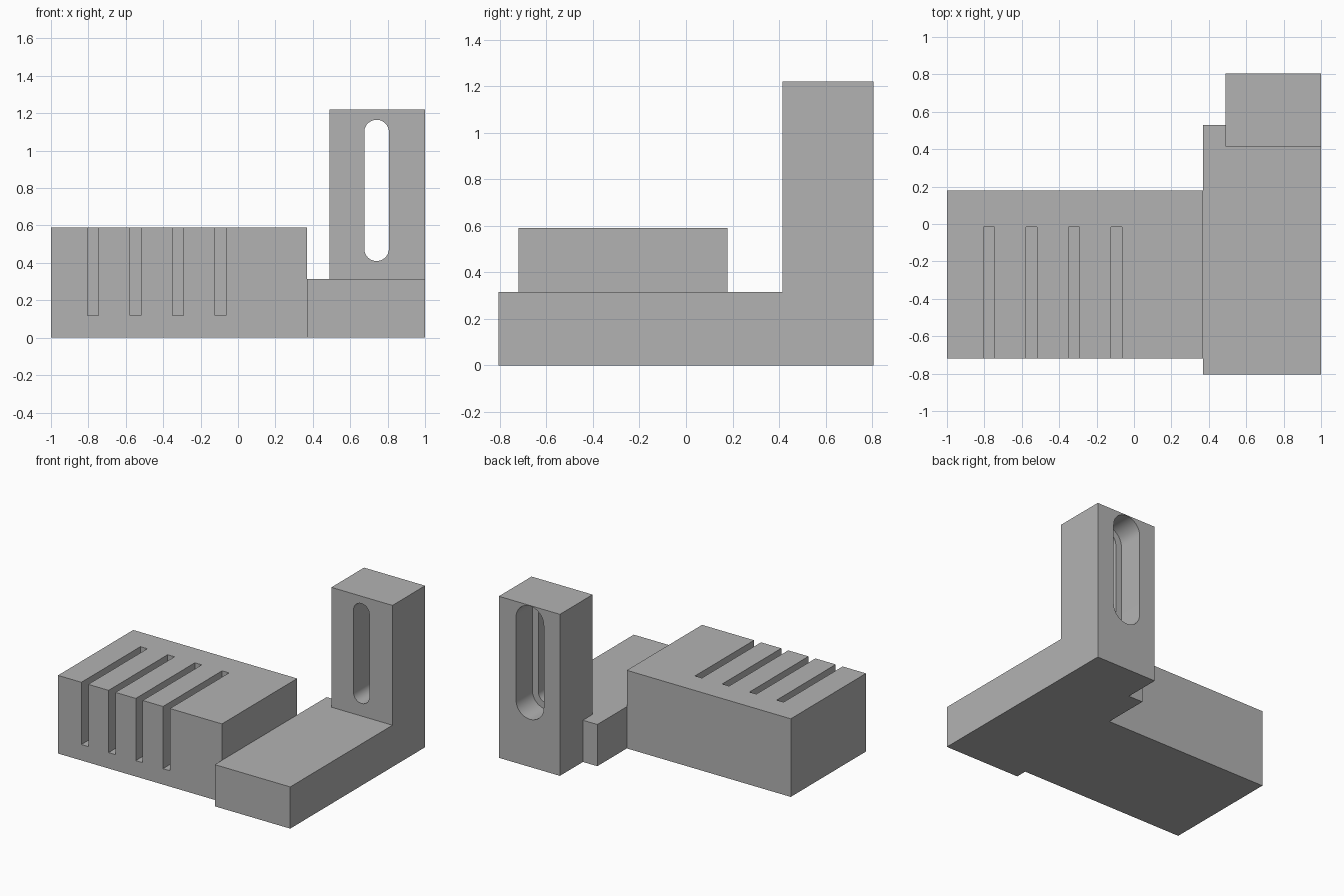
import bpy, bmesh, math
from mathutils import Vector

if "Cube" in bpy.data.objects:
    bpy.data.objects.remove(bpy.data.objects["Cube"])

grey = bpy.data.materials.new("plain grey")
grey.use_nodes = True
COLOUR = (0.45, 0.45, 0.45, 1)
grey.diffuse_color = COLOUR
grey.node_tree.nodes["Principled BSDF"].inputs["Base Color"].default_value = COLOUR


def prism(name, outline, depth):
    """Extrude a closed outline of 3D points along the depth vector."""
    bm = bmesh.new()
    face = bm.faces.new([bm.verts.new(p) for p in outline])
    moved = bmesh.ops.extrude_face_region(bm, geom=[face], use_keep_orig=True)["geom"]
    bmesh.ops.translate(bm, vec=Vector(depth),
                        verts=[v for v in moved if isinstance(v, bmesh.types.BMVert)])
    bmesh.ops.recalc_face_normals(bm, faces=bm.faces)
    mesh = bpy.data.meshes.new(name)
    bm.to_mesh(mesh)
    bm.free()
    mesh.materials.append(grey)
    obj = bpy.data.objects.new(name, mesh)
    bpy.context.collection.objects.link(obj)
    return obj


def box(name, x, y, z):
    outline = [(x[0], y[0], z[0]), (x[1], y[0], z[0]), (x[1], y[1], z[0]), (x[0], y[1], z[0])]
    return prism(name, outline, (0, 0, z[1] - z[0]))


def slot(name, radius, y0, y1):
    """Upright round-ended slot running front to back."""
    steps = 24
    outline = []
    for centre_z, start in ((SLOT_TOP, 0), (SLOT_BOTTOM, math.pi)):
        for i in range(steps + 1):
            a = start + math.pi * i / steps
            outline.append((SLOT_X + radius * math.cos(a), y0, centre_z + radius * math.sin(a)))
    return prism(name, outline, (0, y1 - y0, 0))


def combine(target, tool, operation):
    """Apply a boolean and discard the tool."""
    mod = target.modifiers.new(operation, 'BOOLEAN')
    mod.operation, mod.object, mod.solver = operation, tool, 'EXACT'
    bpy.context.view_layer.objects.active = target
    bpy.ops.object.modifier_apply(modifier=mod.name)
    bpy.data.objects.remove(tool)


SLOT_X, SLOT_BOTTOM, SLOT_TOP = 0.741, 0.476, 1.099
FRONT, BACK, SPLIT = 0.415, 0.805, 0.61

# Base rail with the upright post on its back end
body = box("slotted_bracket", (0.37, 1), (-0.805, 0.53), (0, 0.315))
combine(body, box("post", (0.49, 1), (FRONT, BACK), (0, 1.22)), 'UNION')

# Side block, four slits open to its front and top
block = box("grooved_block", (-1, 0.45), (-0.72, 0.178), (0, 0.59))
for i in range(4):
    x = -0.776 + 0.2275 * i
    combine(block, box("slit", (x - 0.029, x + 0.029), (-0.9, -0.015), (0.12, 0.8)), 'DIFFERENCE')
# Trim the block flush with the side of the rail, then join it
combine(block, box("trim", (0.37, 0.6), (-0.9, 0.4), (0.25, 0.8)), 'DIFFERENCE')
combine(body, block, 'UNION')

# Stepped slot through the post: narrow in front, wide behind
combine(body, slot("narrow_slot", 0.066, FRONT - 0.1, BACK + 0.1), 'DIFFERENCE')
combine(body, slot("wide_slot", 0.116, SPLIT, BACK + 0.1), 'DIFFERENCE')

# Smooth slot ends, crisp edges everywhere else
bpy.ops.object.select_all(action='DESELECT')
body.select_set(True)
bpy.context.view_layer.objects.active = body
bpy.ops.object.shade_smooth_by_angle(angle=math.radians(30))
